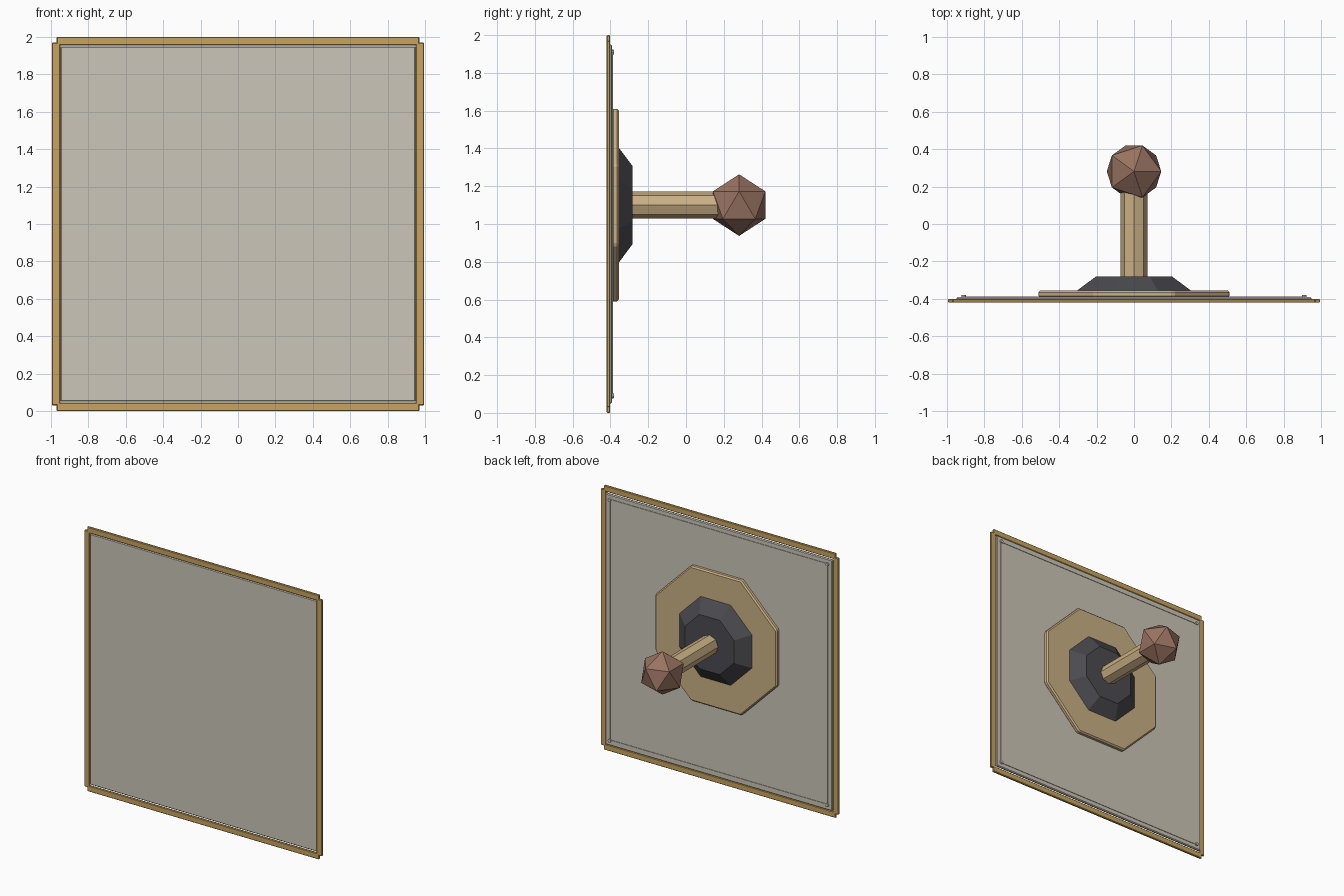
import bpy, bmesh, math
from mathutils import Matrix, Vector

old = bpy.data.objects.get("Cube")
if old:
    bpy.data.objects.remove(old, do_unlink=True)


def material(name, rgb):
    # sRGB 0-255 to linear
    col = [(c / 255 / 12.92) if c < 11 else ((c / 255 + 0.055) / 1.055) ** 2.4 for c in rgb] + [1]
    m = bpy.data.materials.new(name)
    m.use_nodes = True
    m.diffuse_color = col
    bsdf = m.node_tree.nodes["Principled BSDF"]
    bsdf.inputs["Base Color"].default_value = col
    bsdf.inputs["Roughness"].default_value = 0.7
    return m


GREY = material("warm grey", (204, 198, 184))
GOLD = material("golden wood", (200, 164, 94))
TAN = material("tan", (202, 176, 132))
DARK = material("charcoal", (76, 76, 81))
BROWN = material("brown", (152, 115, 97))


def finish(name, bm, mat, bevel=0):
    mesh = bpy.data.meshes.new(name)
    bmesh.ops.recalc_face_normals(bm, faces=bm.faces)
    bm.to_mesh(mesh)
    bm.free()
    mesh.materials.append(mat)
    ob = bpy.data.objects.new(name, mesh)
    bpy.context.collection.objects.link(ob)
    if bevel:
        mod = ob.modifiers.new("soft edges", "BEVEL")
        mod.width = bevel
        mod.segments = 1
    return ob


def box(name, mat, x, y, z, bevel=0):
    bm = bmesh.new()
    bmesh.ops.create_cube(bm, size=1)
    for v in bm.verts:
        for i, (lo, hi) in enumerate((x, y, z)):
            v.co[i] = hi if v.co[i] > 0 else lo
    return finish(name, bm, mat, bevel)


def turned(name, mat, r1, r2, y0, y1, x=0, z=1.1, turn=0, bevel=0):
    # eight-sided part along y, r1 at the front and r2 at the back
    bm = bmesh.new()
    bmesh.ops.create_cone(bm, cap_ends=True, segments=8, radius1=r1, radius2=r2, depth=y1 - y0)
    place = (Matrix.Translation((x, (y0 + y1) / 2, z))
             @ Matrix.Rotation(-math.pi / 2, 4, "X") @ Matrix.Rotation(turn, 4, "Z"))
    bm.transform(place)
    return finish(name, bm, mat, bevel)


# Flat panel
box("panel", GREY, (-0.95, 0.95), (-0.412, -0.391), (0.05, 1.95), 0.006)

# Frame strips, notched at the corners
depth = (-0.42, -0.402)
for side, s in (("left", 1), ("right", -1)):
    box(side + "_frame", GOLD, sorted((s * 0.95, s * 0.995)), depth, (0.03, 1.97), 0.004)
for side, s in (("top", 1), ("bottom", -1)):
    box(side + "_frame", GOLD, (-0.97, 0.97), depth, sorted((1 + s * 0.955, 1 + s)), 0.004)

# Thin wires and corner pegs on the back
near, far, w = -0.395, -0.387, 0.005
for side, s in (("left", 1), ("right", -1)):
    c = s * 0.91
    box(side + "_wire", GREY, (c - w, c + w), (near, far), (0.09, 1.91))
    for end, t in (("top", 1), ("bottom", -1)):
        turned(end + "_" + side + "_peg", GREY, 0.014, 0.012, near, -0.38, c, 1 + t * 0.91)
for side, s in (("top", 1), ("bottom", -1)):
    c = 1 + s * 0.91
    box(side + "_wire", GREY, (-0.91, 0.91), (near, far), (c - w, c + w))

# Mounting plate, collar, handle rod and faceted knob
flat = math.pi / 8
turned("mounting_plate", TAN, 0.552, 0.552, -0.395, -0.355, turn=flat, bevel=0.01)
turned("collar", DARK, 0.331, 0.222, -0.357, -0.282, turn=flat)
turned("handle_rod", TAN, 0.072, 0.072, -0.29, 0.25)

bm = bmesh.new()
bmesh.ops.create_icosphere(bm, subdivisions=1, radius=0.163)
bmesh.ops.translate(bm, verts=bm.verts, vec=Vector((0, 0.281, 1.1)))
finish("knob", bm, BROWN)
